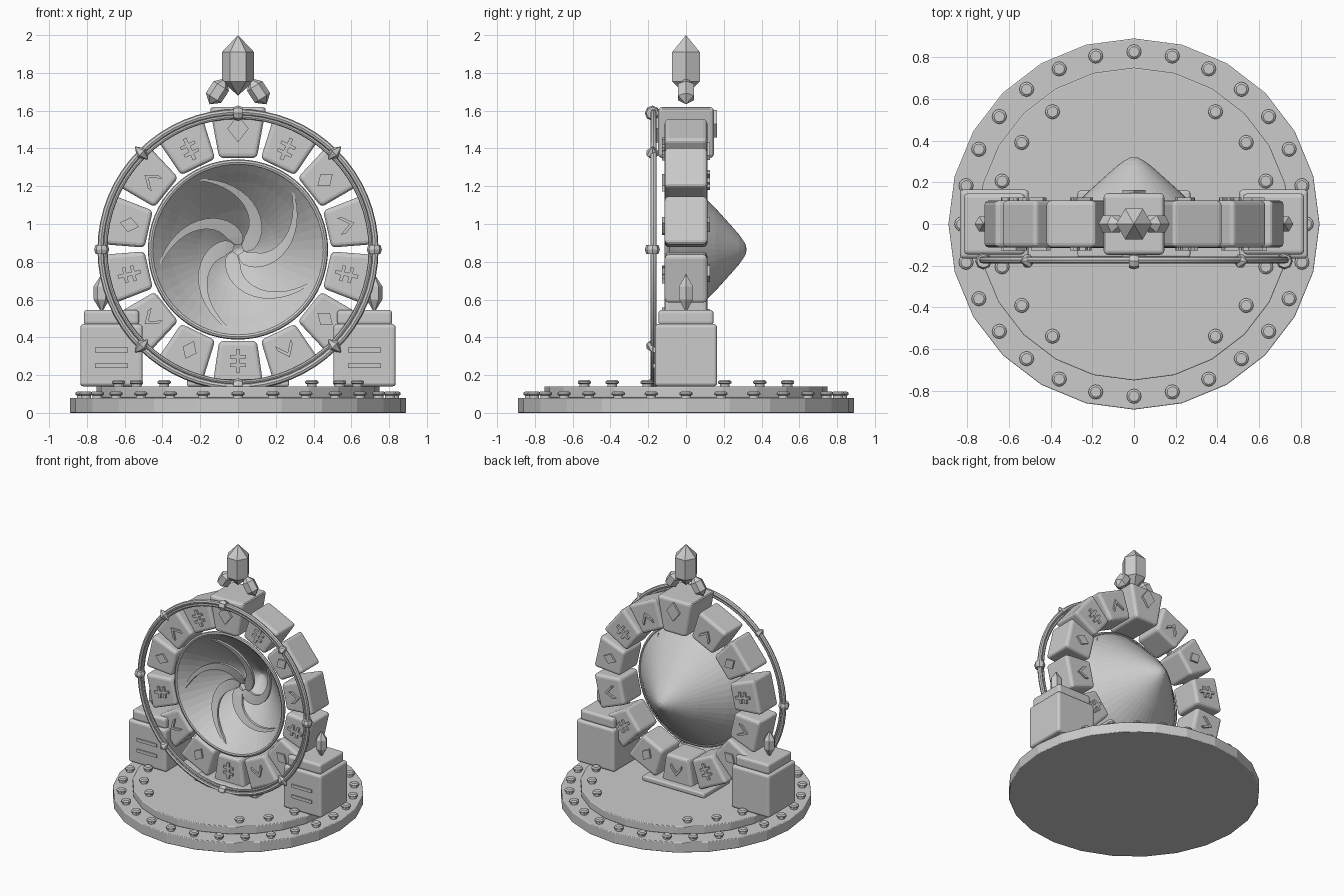
import bpy, bmesh
from math import sin, cos, pi, radians
from mathutils import Vector, Matrix

cube = bpy.data.objects.get("Cube")
if cube:
    bpy.data.objects.remove(cube, do_unlink=True)

stone = bpy.data.materials.new("light grey stone")
stone.use_nodes = True
stone.diffuse_color = (0.6, 0.6, 0.6, 1)
stone.node_tree.nodes["Principled BSDF"].inputs["Base Color"].default_value = (0.6, 0.6, 0.6, 1)

CENTRE = Vector((0, 0, 0.865))
COUNT = 14


def finish(name, bm, matrix=Matrix(), bevel=0, smooth=False):
    bmesh.ops.recalc_face_normals(bm, faces=bm.faces[:])
    mesh = bpy.data.meshes.new(name)
    bm.to_mesh(mesh)
    bm.free()
    mesh.materials.append(stone)
    obj = bpy.data.objects.new(name, mesh)
    bpy.context.collection.objects.link(obj)
    obj.matrix_world = matrix
    if bevel:
        mod = obj.modifiers.new("rounded edges", 'BEVEL')
        mod.width, mod.segments = bevel, 3
    if smooth:
        bpy.ops.object.select_all(action='DESELECT')
        obj.select_set(True)
        bpy.context.view_layer.objects.active = obj
        bpy.ops.object.shade_smooth_by_angle(angle=radians(35))
    return obj


def around(angle):
    """Frame on the gate: local z points outward, clockwise from the top."""
    return Matrix.Translation(CENTRE) @ Matrix.Rotation(angle, 4, 'Y')


def prism(name, outline, y0, y1, matrix=Matrix(), bevel=0):
    bm = bmesh.new()
    face = bm.faces.new([bm.verts.new((x, y0, z)) for x, z in outline])
    made = bmesh.ops.extrude_face_region(bm, geom=[face])
    verts = [v for v in made["geom"] if isinstance(v, bmesh.types.BMVert)]
    bmesh.ops.translate(bm, verts=verts, vec=(0, y1 - y0, 0))
    return finish(name, bm, matrix, bevel)


def box(name, x, y, z0, z1, half_x, half_y, bevel=0):
    outline = [(x - half_x, z0), (x + half_x, z0), (x + half_x, z1), (x - half_x, z1)]
    return prism(name, outline, y - half_y, y + half_y, bevel=bevel)


def lathe(name, profile, sides, matrix=Matrix(), bevel=0, smooth=False):
    """Spin (radius, height) points about local z."""
    bm = bmesh.new()
    verts = [bm.verts.new((r, 0, z)) for r, z in profile]
    edges = [bm.edges.new(pair) for pair in zip(verts, verts[1:])]
    bmesh.ops.spin(bm, geom=verts + edges, axis=(0, 0, 1), cent=(0, 0, 0),
                   steps=sides, angle=2 * pi)
    bmesh.ops.remove_doubles(bm, verts=bm.verts[:], dist=0.0005)
    return finish(name, bm, matrix, bevel, smooth)


def hoop(name, radius, thick, y):
    profile = [(radius + thick * cos(k * pi / 4), thick * sin(k * pi / 4)) for k in range(9)]
    turn = Matrix.Translation(CENTRE + Vector((0, y, 0))) @ Matrix.Rotation(pi / 2, 4, 'X')
    return lathe(name, profile, 64, turn, smooth=True)


def crystal(name, radius, low, shoulder_low, shoulder_high, high, matrix):
    profile = [(0, low), (radius, shoulder_low), (radius, shoulder_high), (0, high)]
    return lathe(name, profile, 6, matrix)


# Stepped round base
lathe("base_lower_disc", [(0, 0), (0.89, 0), (0.89, 0.08), (0, 0.08)], 24, bevel=0.006)
lathe("base_upper_disc", [(0, 0.08), (0.75, 0.08), (0.75, 0.14), (0, 0.14)], 24, bevel=0.006)
box("gate_foot", 0, 0, 0.14, 0.18, 0.27, 0.16, 0.012)

# Mushroom rivets on both steps
rivet = [(0, 0), (0.026, 0), (0.026, 0.012), (0.035, 0.017), (0.035, 0.026), (0.025, 0.034), (0, 0.034)]


def place_rivet(name, angle, radius, z):
    spot = Matrix.Translation((radius * cos(angle), radius * sin(angle), z))
    lathe(name, rivet, 12, spot)


for k in range(28):
    place_rivet("outer_rivet", k * 2 * pi / 28, 0.826, 0.08)
for side in (0, 180):
    for step in (18, 36, 54, -18, -36, -54):
        place_rivet("inner_rivet", radians(side + step), 0.665, 0.14)


# Raised symbols, drawn with local z pointing outward
def bar(name, a, b, width, y0, y1, matrix):
    a, b = Vector(a), Vector(b)
    n = (b - a).normalized().orthogonal() * width / 2
    prism(name, [a + n, b + n, b - n, a - n], y0, y1, matrix)


def symbol(kind, r, size, y0, y1, m):
    if kind == "diamond":
        w, h = 0.04 * size, 0.052 * size
        prism("symbol_diamond", [(0, r - h), (w, r), (0, r + h), (-w, r)], y0, y1, m)
    elif kind == "chevron":
        w, h, t = 0.045, 0.042, 0.026
        prism("symbol_chevron", [(0, r + h), (w, r - h + t), (w, r - h), (0, r + h - t),
                                 (-w, r - h), (-w, r - h + t)], y0, y1, m)
    else:
        bar("symbol_stem", (0, r - 0.062), (0, r + 0.062), 0.02, y0, y1, m)
        for dz in (-0.022, 0.022):
            bar("symbol_crossbar", (-0.042, r + dz), (0.042, r + dz), 0.018, y0, y1, m)


# Ring of wedge blocks with a larger keystone on top
front_kinds = ("chevron", "cross", "diamond")
back_kinds = ("diamond", "chevron", "cross")
for i in range(COUNT):
    m = around(i * 2 * pi / COUNT)
    if i == 0:
        prism("keystone", [(-0.1, 0.485), (0.1, 0.485), (0.15, 0.755), (-0.15, 0.755)],
              -0.148, 0.148, m, 0.022)
        symbol("diamond", 0.64, 1.4, -0.163, -0.14, m)
        symbol("diamond", 0.665, 1.4, 0.14, 0.163, m)
        continue
    prism("ring_block", [(-0.1, 0.485), (0.1, 0.485), (0.133, 0.71), (-0.133, 0.71)],
          -0.113, 0.113, m, 0.022)
    symbol(front_kinds[i % 3], 0.59, 1, -0.127, -0.105, m)
    symbol(back_kinds[i % 3], 0.59, 1, 0.105, 0.127, m)

# Funnel opening to the front, with its rim
funnel_line = [(0.468, -0.10), (0.42, -0.05), (0.37, 0.005), (0.32, 0.055), (0.265, 0.11), (0.22, 0.155),
               (0.17, 0.20), (0.12, 0.245), (0.08, 0.28), (0.045, 0.305), (0.02, 0.318), (0, 0.32)]
inner_line = [(max(r - 0.012, 0), y - 0.012) for r, y in reversed(funnel_line)]
to_back = Matrix.Translation(CENTRE) @ Matrix.Rotation(-pi / 2, 4, 'X')
lathe("funnel", funnel_line + inner_line + funnel_line[:1], 48, to_back)
hoop("funnel_rim", 0.462, 0.015, -0.10)

# Five curved vortex arms inside the funnel
for k in range(5):
    bm = bmesh.new()
    rows = []
    steps = 16
    for s in range(steps + 1):
        t = s / steps
        r = 0.03 + 0.41 * t
        mid = radians(50 + 72 * k - 105 * (1 - t) ** 1.1)
        half = 0.045 * (1 - t ** 2) ** 0.7 + 0.001
        spread = min(half / r, 0.6)
        y = 0.05 - 0.13 * t
        row = []
        for sign, dy in ((-1, 0), (1, 0), (1, 0.02), (-1, 0.02)):
            a = mid + sign * spread
            row.append(bm.verts.new((r * cos(a), y + dy, r * sin(a))))
        rows.append(row)
    for p, q in zip(rows, rows[1:]):
        for j in range(4):
            bm.faces.new((p[j], p[(j + 1) % 4], q[(j + 1) % 4], q[j]))
    bm.faces.new(rows[0])
    bm.faces.new(rows[-1])
    finish("vortex_arm", bm, Matrix.Translation(CENTRE))

# Double hoop in front, held by eight clasps
hoop("outer_hoop", 0.727, 0.017, -0.172)
hoop("inner_hoop", 0.702, 0.011, -0.172)
for k in range(8):
    spot = around(k * pi / 4) @ Matrix.Translation((0, -0.178, 0.722))
    if k % 2:
        lathe("pointed_clasp", [(0, -0.05), (0.036, 0), (0, 0.05)], 6, spot)
    else:
        lathe("band_clasp", [(0, -0.025), (0.032, -0.025), (0.04, 0), (0.032, 0.025), (0, 0.025)],
              8, spot @ Matrix.Rotation(pi / 2, 4, 'Y'))

# Side pedestals with caps, front bars and crystals
for s, side in ((1, "left"), (-1, "right")):
    box(side + "_pedestal", s * 0.67, 0, 0.14, 0.47, 0.165, 0.165, 0.018)
    box(side + "_pedestal_cap", s * 0.67, 0, 0.465, 0.545, 0.146, 0.146, 0.018)
    for z in (0.25, 0.333):
        box(side + "_pedestal_bar", s * 0.67, -0.165, z - 0.012, z + 0.012, 0.087, 0.009)
    crystal(side + "_pedestal_crystal", 0.042, 0.53, 0.6, 0.67, 0.735,
            Matrix.Translation((s * 0.722, 0, 0)))

# Crystal cluster above the keystone
crystal("main_crystal", 0.085, 1.68, 1.755, 1.91, 2.0, Matrix())
for s, side in ((1, "left"), (-1, "right")):
    lean = Matrix.Translation((s * 0.105, 0, 1.705)) @ Matrix.Rotation(-s * radians(33), 4, 'Y')
    crystal(side + "_small_crystal", 0.048, -0.085, -0.045, 0.03, 0.08, lean)
